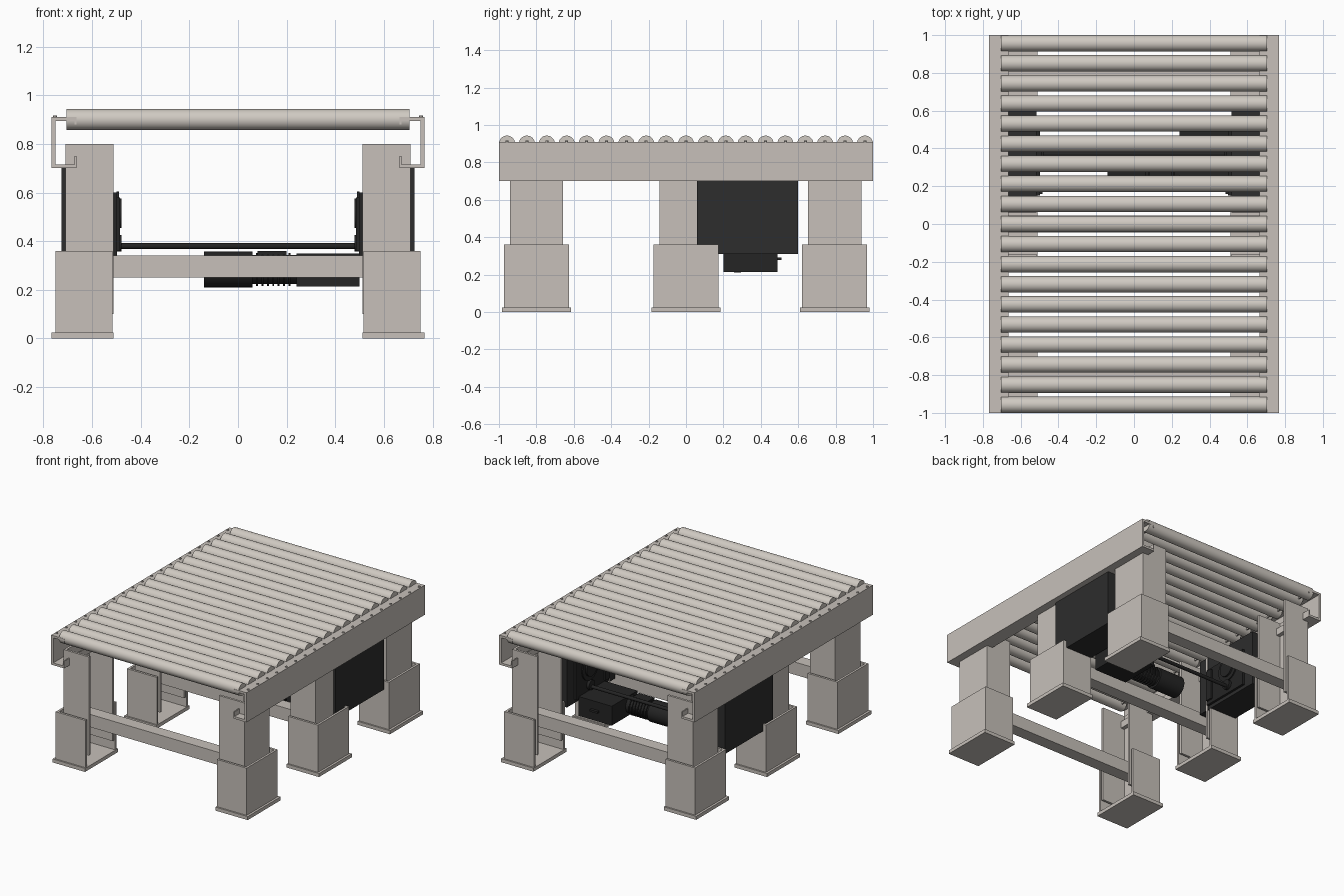
import bpy, bmesh, math
from mathutils import Matrix, Vector

cube = bpy.data.objects.get("Cube")
if cube:
    bpy.data.objects.remove(cube, do_unlink=True)


def material(name, rgb):
    m = bpy.data.materials.new(name)
    m.use_nodes = True
    m.diffuse_color = (*rgb, 1)
    m.node_tree.nodes["Principled BSDF"].inputs["Base Color"].default_value = (*rgb, 1)
    return m


FRAME = material("warm grey paint", (0.57, 0.53, 0.49))
ROLLER = material("pale roller steel", (0.63, 0.59, 0.54))
GUARD = material("charcoal guard", (0.026, 0.026, 0.026))
DRIVE = material("black drive", (0.018, 0.018, 0.018))


def finish(name, bm, mat, smooth=False):
    bmesh.ops.recalc_face_normals(bm, faces=bm.faces[:])
    me = bpy.data.meshes.new(name)
    bm.to_mesh(me)
    bm.free()
    me.materials.append(mat)
    ob = bpy.data.objects.new(name, me)
    bpy.context.scene.collection.objects.link(ob)
    if smooth:
        bpy.ops.object.select_all(action="DESELECT")
        ob.select_set(True)
        bpy.context.view_layer.objects.active = ob
        bpy.ops.object.shade_smooth_by_angle(angle=math.radians(40))
    return ob


def add_box(bm, x, y, z):
    size = Vector((x[1] - x[0], y[1] - y[0], z[1] - z[0]))
    mid = Vector((x[0] + x[1], y[0] + y[1], z[0] + z[1])) / 2
    bmesh.ops.create_cube(bm, size=1, matrix=Matrix.Translation(mid) @ Matrix.Diagonal((*size, 1)))


def box(name, x, y, z, mat):
    bm = bmesh.new()
    add_box(bm, x, y, z)
    return finish(name, bm, mat)


def add_rod(bm, x0, x1, y, z, r, sides=32):
    # cylinder along x
    place = Matrix.Translation(((x0 + x1) / 2, y, z)) @ Matrix.Rotation(math.pi / 2, 4, "Y")
    bmesh.ops.create_cone(bm, cap_ends=True, segments=sides, radius1=r, radius2=r,
                          depth=abs(x1 - x0), matrix=place)


def prism(name, points, along, mat):
    # closed outline pushed along a vector
    bm = bmesh.new()
    face = bm.faces.new([bm.verts.new(p) for p in points])
    out = bmesh.ops.extrude_face_region(bm, geom=[face])
    moved = [v for v in out["geom"] if isinstance(v, bmesh.types.BMVert)]
    bmesh.ops.translate(bm, verts=moved, vec=along)
    return finish(name, bm, mat)


def channel(name, s, inner, outer, y, half, z0, z1, t):
    # upright channel, open towards the middle of the table
    pts = [(inner, -half), (outer, -half), (outer, half), (inner, half),
           (inner, half - t), (outer - t, half - t), (outer - t, t - half), (inner, t - half)]
    return prism(name, [(s * px, y + py, z0) for px, py in pts], (0, 0, z1 - z0), FRAME)


LEG_ROWS = (("front", -0.8), ("middle", 0.0), ("back", 0.795))

for side, s in (("left", 1), ("right", -1)):
    def span(a, b):
        return tuple(sorted((s * a, s * b)))

    # Side rail with inward lips
    o, i, t, lo, hi = 0.767, 0.665, 0.016, 0.70, 0.91
    rail = [(o, lo), (o, hi), (i, hi), (i, hi - 0.03), (i + 0.008, hi - 0.03), (i + 0.008, hi - t),
            (o - t, hi - t), (o - t, lo + t), (i + 0.008, lo + t), (i + 0.008, lo + 0.05),
            (i, lo + 0.05), (i, lo)]
    prism(side + "_rail", [(s * x, -1, z) for x, z in rail], (0, 2, 0), FRAME)

    # Telescopic legs
    for row, y in LEG_ROWS:
        tag = f"{row}_{side}_"
        channel(tag + "upper_leg", s, 0.512, 0.71, y, 0.142, 0.10, 0.80, 0.016)
        channel(tag + "leg_sleeve", s, 0.516, 0.75, y, 0.174, 0.02, 0.36, 0.016)
        box(tag + "foot_plate", span(0.512, 0.766), (y - 0.185, y + 0.185), (0, 0.025), FRAME)

    # Drive guard box and the stepped bracket on its inner face
    box(side + "_drive_guard", span(0.515, 0.725), (0.06, 0.6), (0.31, 0.705), GUARD)
    box(side + "_bracket_plate", span(0.498, 0.52), (0.15, 0.52), (0.335, 0.60), DRIVE)
    bm = bmesh.new()
    add_rod(bm, s * 0.478, s * 0.50, 0.37, 0.392, 0.034)
    add_rod(bm, s * 0.478, s * 0.50, 0.37, 0.515, 0.06)
    add_rod(bm, s * 0.49, s * 0.50, 0.37, 0.515, 0.09)
    add_box(bm, span(0.485, 0.50), (0.16, 0.21), (0.36, 0.58))
    finish(side + "_bearings", bm, DRIVE, True)

# Cross beams between leg pairs
for row, y in LEG_ROWS:
    box(row + "_cross_beam", (-0.695, 0.695), (y - 0.045, y + 0.045), (0.25, 0.34), FRAME)

# Rollers and the small bolts beside them
COUNT, REACH = 19, 0.957
bolts = bmesh.new()
for n in range(COUNT):
    y = -REACH + 2 * REACH * n / (COUNT - 1)
    bm = bmesh.new()
    add_rod(bm, -0.705, 0.705, y, 0.90, 0.043)
    finish(f"roller_{n + 1}", bm, ROLLER, True)
    for x in (-0.752, 0.752):
        bmesh.ops.create_cone(bolts, cap_ends=True, segments=8, radius1=0.008, radius2=0.008,
                              depth=0.008, matrix=Matrix.Translation((x, y, 0.912)))
finish("rail_bolts", bolts, FRAME)

# Cross shaft
bm = bmesh.new()
add_rod(bm, -0.485, 0.485, 0.37, 0.38, 0.012, 16)
finish("cross_shaft", bm, DRIVE, True)

# Motor: fan cover, finned body and mounting flange
bm = bmesh.new()
add_rod(bm, -0.14, 0.06, 0.275, 0.284, 0.074)
add_rod(bm, 0.06, 0.25, 0.275, 0.284, 0.06)
for k in range(7):
    x = 0.075 + k * 0.022
    add_rod(bm, x, x + 0.008, 0.275, 0.284, 0.068)
finish("motor", bm, DRIVE, True)
box("motor_terminal_box", (0.08, 0.2), (0.24, 0.31), (0.33, 0.36), DRIVE)

# Gearbox with side plug
box("gearbox", (0.24, 0.5), (0.2, 0.49), (0.213, 0.35), DRIVE)
box("gearbox_plug", (0.34, 0.40), (0.49, 0.51), (0.278, 0.292), DRIVE)
